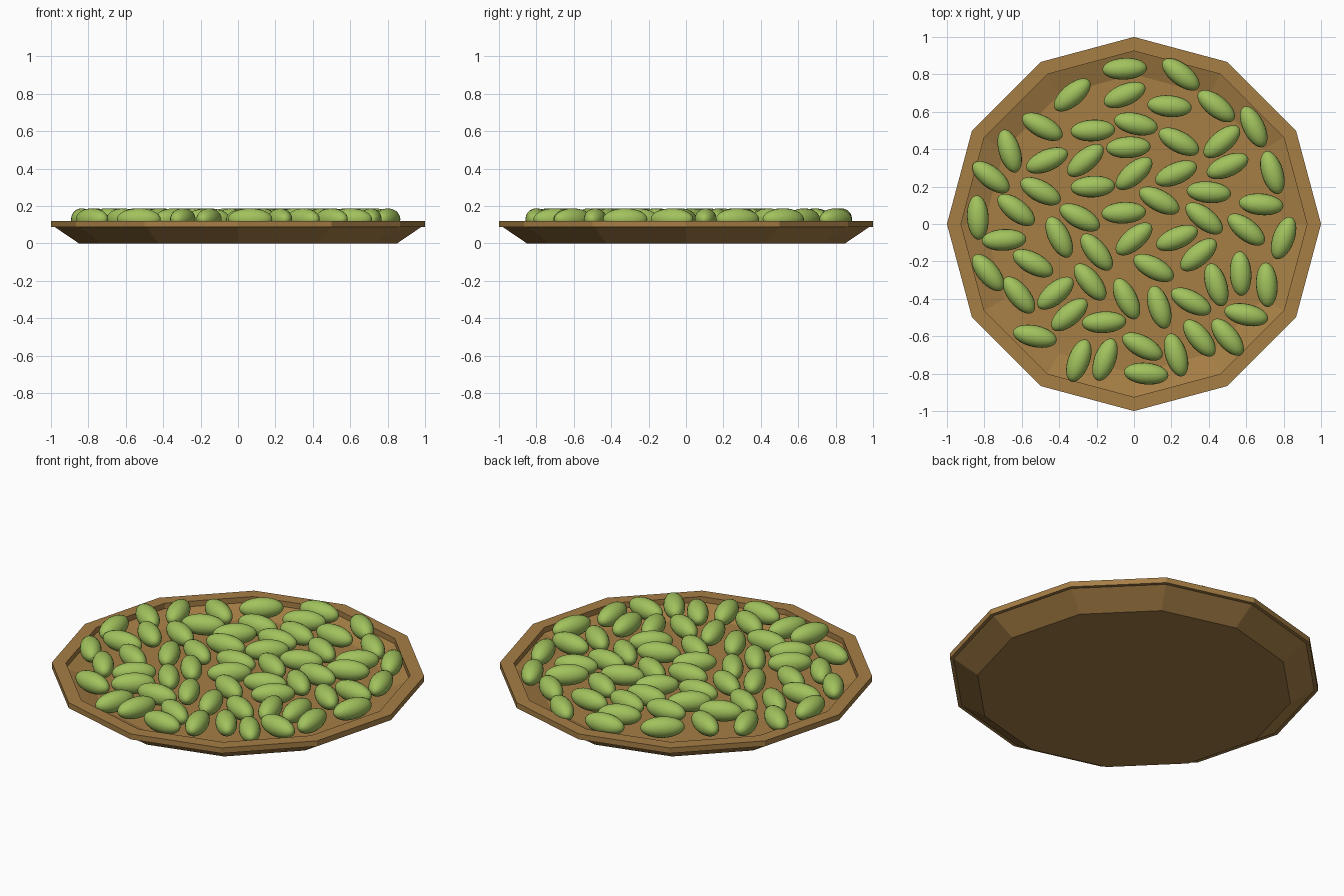
import bpy, bmesh
from math import sin, cos, pi, radians
from mathutils import Matrix

if "Cube" in bpy.data.objects:
    bpy.data.objects.remove(bpy.data.objects["Cube"])

SIDES = 12


def material(name, color):
    m = bpy.data.materials.new(name)
    m.diffuse_color = color
    m.use_nodes = True
    m.node_tree.nodes["Principled BSDF"].inputs["Base Color"].default_value = m.diffuse_color
    return m


def new_object(name, mesh):
    obj = bpy.data.objects.new(name, mesh)
    bpy.context.collection.objects.link(obj)
    return obj


# Tray: twelve-sided shell swept from an underside-to-floor profile (radius, z)
profile = [(0.85, 0), (0.98, 0.088), (1, 0.088), (1, 0.12),
           (0.925, 0.12), (0.925, 0.088), (0.80, 0.045)]
bm = bmesh.new()
rings = [[bm.verts.new((r * cos(2 * pi * i / SIDES), r * sin(2 * pi * i / SIDES), z))
          for i in range(SIDES)] for r, z in profile]
for a, b in zip(rings, rings[1:]):
    for i in range(SIDES):
        j = (i + 1) % SIDES
        bm.faces.new((a[i], a[j], b[j], b[i]))
bm.faces.new(rings[0][::-1])
bm.faces.new(rings[-1])
bmesh.ops.recalc_face_normals(bm, faces=bm.faces[:])
tray_mesh = bpy.data.meshes.new("tray")
bm.to_mesh(tray_mesh)
bm.free()
tray_mesh.materials.append(material("brown_wood", (0.38, 0.21, 0.06, 1)))
new_object("tray", tray_mesh)

# Bean: one smooth ellipsoid mesh shared by every bean, long axis on x
bm = bmesh.new()
shape = Matrix.Diagonal((0.119, 0.058, 0.058, 1)) @ Matrix.Rotation(pi / 2, 4, 'Y')
bmesh.ops.create_uvsphere(bm, u_segments=20, v_segments=14, radius=1, matrix=shape)
for f in bm.faces:
    f.smooth = True
bean_mesh = bpy.data.meshes.new("bean")
bm.to_mesh(bean_mesh)
bm.free()
bean_mesh.materials.append(material("bean_green", (0.36, 0.54, 0.11, 1)))

# Bean positions grouped by heading in degrees
beans = {
    3: [(-.05, .83), (-.22, .5), (-.03, .41), (-.22, .2), (-.16, -.525),
        (-.055, .06), (-.695, -.085)],
    -5: [(.19, .63), (.40, .17), (.68, .105), (.065, -.8)],
    -12: [(.01, .535), (.6, -.485), (-.53, -.6)],
    23: [(-.05, .69), (-.465, .34), (.5, .31), (.225, .27), (.23, -.075)],
    40: [(-.33, .69), (.47, .44), (-.26, .34), (0, .27), (0, -.08),
         (.345, -.165), (-.42, -.37), (-.345, -.485)],
    -28: [(-.49, .52), (.24, .44), (-.5, .175), (-.29, .035), (.135, .125),
          (-.54, -.21), (.105, -.235), (.305, -.415), (.045, -.655)],
    -38: [(.25, .8), (.44, .63), (-.765, .25), (-.63, .075), (.375, .03), (.6, -.03)],
    -51: [(-.2, -.15), (-.78, -.26), (-.235, -.31), (-.615, -.38), (.35, -.61), (.5, -.605)],
    -64: [(.64, .52), (-.4, -.07), (-.04, -.4)],
    -73: [(-.665, .39), (.74, .275), (.135, -.445), (.44, -.325), (.225, -.7)],
    70: [(.8, -.075), (-.295, -.73), (-.155, -.725)],
    -87: [(-.835, .035), (.57, -.265), (.71, -.325)],
}
for heading, spots in beans.items():
    for x, y in spots:
        bean = new_object("bean", bean_mesh)
        bean.location = (x, y, 0.13)
        bean.rotation_euler = (0, 0, radians(heading))
